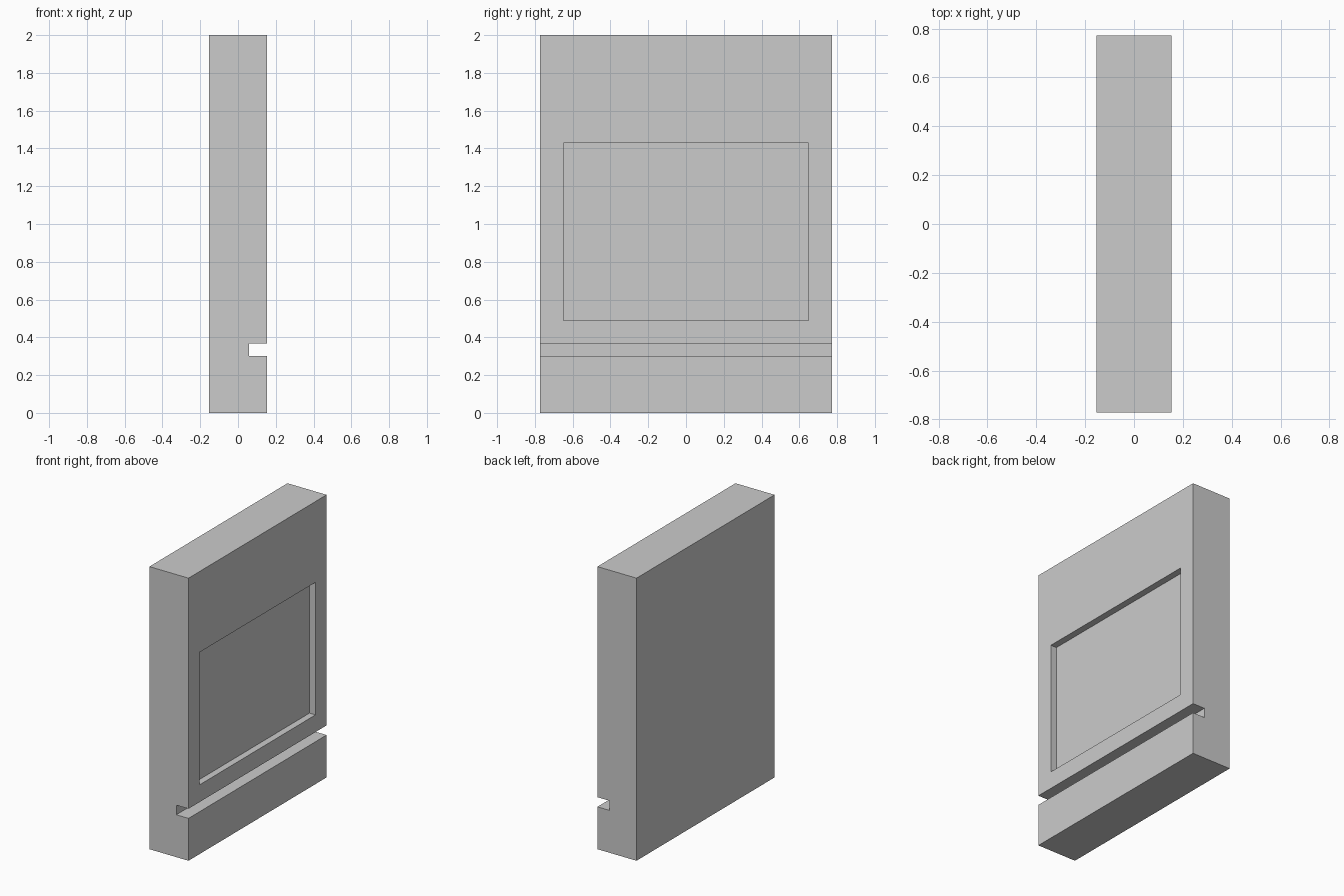
import bpy
import bmesh

if "Cube" in bpy.data.objects:
    bpy.data.objects.remove(bpy.data.objects["Cube"])

HALF_X, HALF_Y, HEIGHT = 0.153, 0.772, 2.0
GROOVE_X, GROOVE_Z0, GROOVE_Z1 = 0.058, 0.30, 0.368
PANEL_Y, PANEL_Z0, PANEL_Z1, PANEL_DEPTH = 0.648, 0.49, 1.428, 0.047

# Slab side profile (x, z), with the groove notched into the +x side
profile = [(-HALF_X, 0), (HALF_X, 0), (HALF_X, GROOVE_Z0), (GROOVE_X, GROOVE_Z0),
           (GROOVE_X, GROOVE_Z1), (HALF_X, GROOVE_Z1), (HALF_X, HEIGHT), (-HALF_X, HEIGHT)]

bm = bmesh.new()
end = bm.faces.new([bm.verts.new((x, -HALF_Y, z)) for x, z in profile])
ext = bmesh.ops.extrude_face_region(bm, geom=[end])
moved = [g for g in ext["geom"] if isinstance(g, bmesh.types.BMVert)]
bmesh.ops.translate(bm, verts=moved, vec=(0, 2 * HALF_Y, 0))
bmesh.ops.recalc_face_normals(bm, faces=bm.faces)

# Recessed panel in the large face above the groove
panel = max((f for f in bm.faces if f.normal.x > 0.9),
            key=lambda f: f.calc_center_median().z)
bmesh.ops.inset_individual(bm, faces=[panel], thickness=0.1)
for v in panel.verts:
    v.co.y = PANEL_Y if v.co.y > 0 else -PANEL_Y
    v.co.z = PANEL_Z1 if v.co.z > 1.2 else PANEL_Z0

# Sink the panel floor with straight walls
floor = bmesh.ops.extrude_discrete_faces(bm, faces=[panel])["faces"][0]
bmesh.ops.translate(bm, verts=floor.verts, vec=(-PANEL_DEPTH, 0, 0))
bmesh.ops.recalc_face_normals(bm, faces=bm.faces)

mesh = bpy.data.meshes.new("slab_body")
bm.to_mesh(mesh)
bm.free()
bpy.context.collection.objects.link(bpy.data.objects.new("slab_body", mesh))
